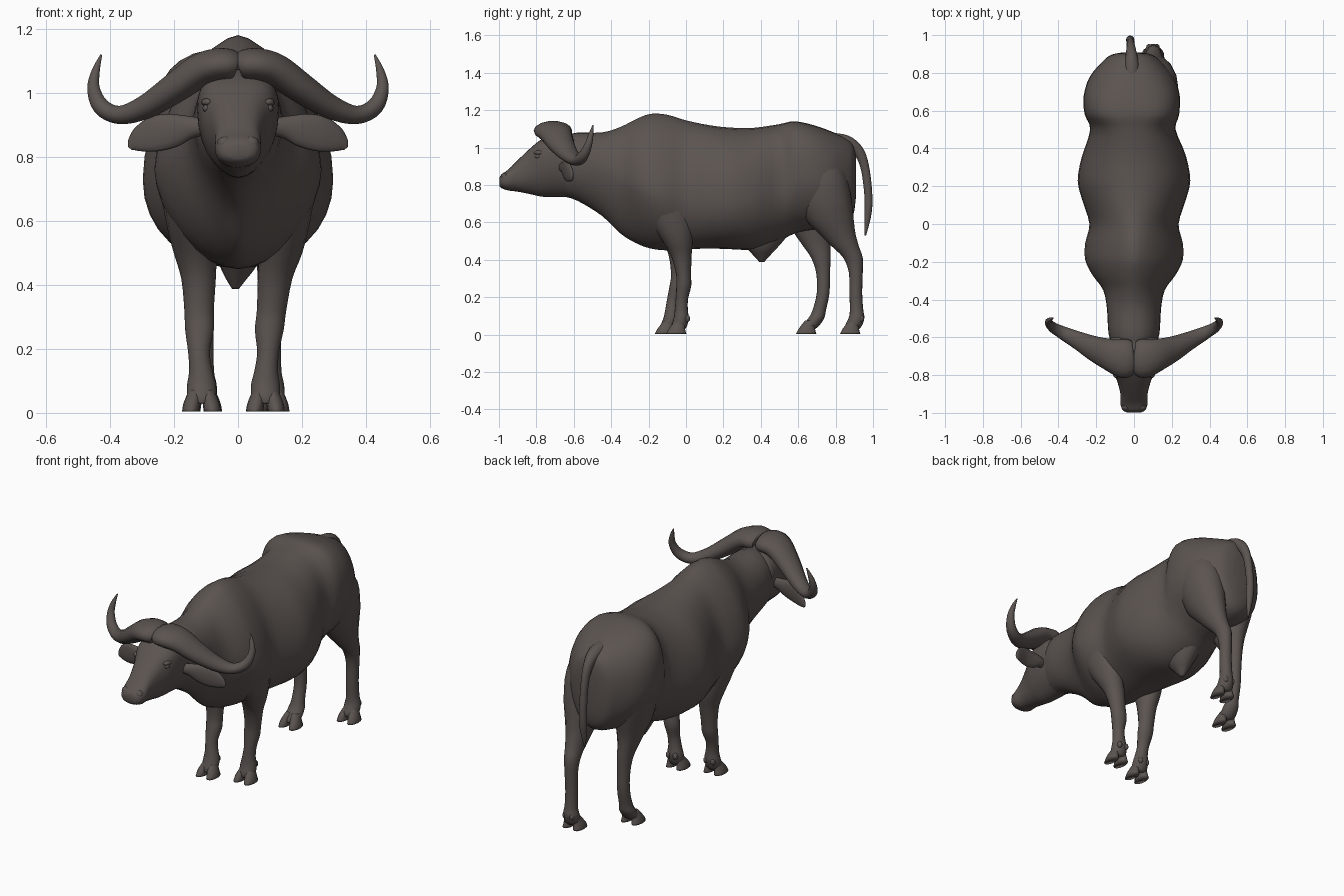
import bpy, bmesh, math
from mathutils import Vector

hide = bpy.data.materials.new("dark_brown_hide")
hide.diffuse_color = (0.105, 0.088, 0.081, 1)


def smooth_path(rings, k):
    """Catmull-Rom interpolation of number tuples."""
    out = []
    for i in range(len(rings) - 1):
        p0, p1 = rings[max(i - 1, 0)], rings[i]
        p2, p3 = rings[i + 1], rings[min(i + 2, len(rings) - 1)]
        for s in range(k):
            t = s / k
            out.append([0.5 * (2 * b + (c - a) * t + (2 * a - 5 * b + 4 * c - d) * t * t
                               + (3 * b - a - 3 * c + d) * t ** 3)
                        for a, b, c, d in zip(p0, p1, p2, p3)])
    out.append(list(rings[-1]))
    return out


def loft(name, loops):
    """Skin closed loops of equal length and cap both ends."""
    bm = bmesh.new()
    rows = [[bm.verts.new(p) for p in loop] for loop in loops]
    n = len(rows[0])
    for a, b in zip(rows, rows[1:]):
        for i in range(n):
            j = (i + 1) % n
            bm.faces.new((a[i], a[j], b[j], b[i]))
    bm.faces.new(rows[0])
    bm.faces.new(rows[-1])
    bmesh.ops.recalc_face_normals(bm, faces=bm.faces)
    for f in bm.faces:
        f.smooth = True
    me = bpy.data.meshes.new(name)
    bm.to_mesh(me)
    bm.free()
    me.materials.append(hide)
    ob = bpy.data.objects.new(name, me)
    bpy.context.collection.objects.link(ob)
    return ob


def trunk(name, rings, n=32, k=3):
    """Rings along y: (y, top, bottom, half width, widest z, top power, bottom power)."""
    loops = []
    for y, top, bot, w, zw, pt, pb in smooth_path(rings, k):
        loop = []
        cx = -0.012 * min(max((y - 0.4) / 0.2, 0), 1)  # hips swing slightly left
        for i in range(n):
            a = 2 * math.pi * i / n
            c, s = math.cos(a), math.sin(a)
            p, h = (pt, top - zw) if s >= 0 else (pb, zw - bot)
            loop.append((cx + math.copysign(w * abs(c) ** (2 / p), c), y,
                         zw + math.copysign(h * abs(s) ** (2 / p), s)))
        loops.append(loop)
    return loft(name, loops)


def column(name, rings, n=16, k=3):
    """Horizontal ellipses: (x, y, z, rx, ry)."""
    return loft(name, [[(x + rx * math.cos(2 * math.pi * i / n),
                         y + ry * math.sin(2 * math.pi * i / n), z) for i in range(n)]
                       for x, y, z, rx, ry in smooth_path(rings, k)])


def tube(name, rings, ref, side=1, n=14, k=4):
    """Ellipses square to a path: (x, y, z, radius along ref, other radius)."""
    path = smooth_path(rings, k)
    pts = [Vector(p[:3]) for p in path]
    loops = []
    for i, p in enumerate(path):
        t = (pts[min(i + 1, len(pts) - 1)] - pts[max(i - 1, 0)]).normalized()
        v = Vector(ref)
        v = (v - t * v.dot(t)).normalized()
        w = t.cross(v)
        loop = []
        for j in range(n):
            a = 2 * math.pi * j / n
            q = pts[i] + v * p[3] * math.cos(a) + w * p[4] * math.sin(a)
            loop.append((q.x * side, q.y, q.z))
        loops.append(loop)
    return loft(name, loops)


def blob(name, x, y, z, rx, ry, rz):
    """Small ellipsoid."""
    prof = [math.radians(d) for d in (-85, -60, -30, 0, 30, 60, 85)]
    return column(name, [(x, y, z + rz * math.sin(a), rx * math.cos(a), ry * math.cos(a))
                         for a in prof], n=10, k=1)


# Body with neck, hump, belly and rump
trunk("body", [
    (-0.66, 1.06, 0.74, 0.11, 0.90, 2, 2),
    (-0.58, 1.08, 0.715, 0.135, 0.91, 2.1, 1.9),
    (-0.45, 1.08, 0.635, 0.143, 0.89, 2.0, 1.65),
    (-0.35, 1.11, 0.54, 0.163, 0.84, 1.85, 1.5),
    (-0.27, 1.15, 0.49, 0.220, 0.80, 1.7, 1.5),
    (-0.19, 1.18, 0.46, 0.258, 0.77, 1.6, 1.6),
    (-0.10, 1.175, 0.45, 0.258, 0.75, 1.6, 1.75),
    (0.00, 1.145, 0.455, 0.236, 0.74, 1.75, 2.0),
    (0.12, 1.12, 0.46, 0.272, 0.73, 1.9, 2.1),
    (0.23, 1.107, 0.457, 0.298, 0.73, 2.0, 2.1),
    (0.36, 1.105, 0.455, 0.275, 0.74, 2.1, 2.0),
    (0.50, 1.125, 0.50, 0.226, 0.78, 2.4, 2.0),
    (0.58, 1.14, 0.54, 0.250, 0.84, 2.9, 1.9),
    (0.68, 1.12, 0.56, 0.254, 0.84, 2.8, 1.9),
    (0.78, 1.085, 0.565, 0.222, 0.83, 2.4, 1.9),
    (0.86, 1.045, 0.59, 0.155, 0.84, 2.3, 2.0),
    (0.895, 1.01, 0.64, 0.11, 0.84, 2.3, 2.1),
    (0.908, 0.95, 0.73, 0.05, 0.84, 2, 2)])

# Head
trunk("head", [
    (-0.998, 0.838, 0.795, 0.035, 0.815, 2.2, 2.2),
    (-0.985, 0.858, 0.782, 0.060, 0.822, 2.5, 2.3),
    (-0.95, 0.882, 0.770, 0.072, 0.828, 2.5, 2.3),
    (-0.90, 0.932, 0.764, 0.072, 0.85, 2.6, 2.2),
    (-0.83, 0.998, 0.750, 0.090, 0.89, 2.8, 2.0),
    (-0.77, 1.045, 0.737, 0.116, 0.94, 2.8, 1.9),
    (-0.69, 1.075, 0.735, 0.128, 0.95, 2.5, 1.9),
    (-0.60, 1.07, 0.735, 0.125, 0.93, 2.2, 2.0)], n=28)

# Horns, ears, eyes and nostril bumps
for side, tag in ((1, "right"), (-1, "left")):
    tube(tag + "_horn", [
        (0.007, -0.715, 1.085, 0.075, 0.040),
        (0.018, -0.715, 1.087, 0.096, 0.050),
        (0.06, -0.71, 1.088, 0.103, 0.054),
        (0.12, -0.695, 1.070, 0.088, 0.054),
        (0.20, -0.665, 1.015, 0.070, 0.048),
        (0.29, -0.62, 0.957, 0.050, 0.038),
        (0.37, -0.580, 0.932, 0.036, 0.029),
        (0.428, -0.548, 0.958, 0.028, 0.027),
        (0.452, -0.522, 1.015, 0.020, 0.020),
        (0.445, -0.508, 1.07, 0.013, 0.013),
        (0.428, -0.497, 1.12, 0.003, 0.003)], (0, 1, 0), side)
    tube(tag + "_ear", [
        (0.10, -0.66, 0.895, 0.025, 0.025),
        (0.15, -0.65, 0.893, 0.036, 0.022),
        (0.20, -0.645, 0.884, 0.052, 0.018),
        (0.255, -0.635, 0.874, 0.056, 0.014),
        (0.30, -0.62, 0.857, 0.044, 0.012),
        (0.326, -0.61, 0.840, 0.026, 0.009),
        (0.338, -0.607, 0.828, 0.008, 0.004)], (0, 0, 1), side)
    blob(tag + "_eye", side * 0.098, -0.79, 0.953, 0.013, 0.020, 0.013)
    blob(tag + "_brow", side * 0.094, -0.775, 0.972, 0.022, 0.042, 0.014)
    blob(tag + "_nostril", side * 0.042, -0.968, 0.843, 0.024, 0.022, 0.022)

# Tail
tube("tail", [
    (-0.01, 0.78, 1.05, 0.04, 0.03), (-0.012, 0.86, 1.033, 0.036, 0.032),
    (-0.015, 0.92, 0.983, 0.026, 0.030), (-0.018, 0.955, 0.90, 0.021, 0.024),
    (-0.02, 0.974, 0.76, 0.021, 0.022), (-0.02, 0.973, 0.65, 0.021, 0.020),
    (-0.02, 0.958, 0.53, 0.005, 0.005)], (1, 0, 0))

# Belly sheath
column("belly_sheath", [
    (0, 0.41, 0.55, 0.09, 0.15), (0, 0.405, 0.50, 0.075, 0.115), (0, 0.405, 0.455, 0.055, 0.075),
    (-0.005, 0.405, 0.42, 0.033, 0.042), (-0.008, 0.405, 0.387, 0.010, 0.012)])

FRONT = [(.165, -.12, .82, .07, .11), (.160, -.105, .72, .082, .13), (.148, -.075, .6, .078, .115),
         (.134, -.045, .5, .067, .08),
         (.116, -.025, .42, .054, .055), (.105, -.013, .32, .046, .04),
         (.098, -.012, .26, .045, .040), (.094, -.022, .19, .034, .033),
         (.088, -.025, .13, .037, .035), (.086, -.025, .09, .045, .040),
         (.086, -.035, .05, .045, .042), (.086, -.04, .03, .036, .036)]
HIND = [(.11, .70, .97, .07, .09), (.122, .720, .86, .108, .135), (.122, .740, .72, .106, .145),
        (.118, .766, .62, .088, .13), (.113, .808, .54, .068, .098), (.109, .853, .47, .051, .072),
        (.104, .893, .41, .042, .052), (.102, .908, .33, .036, .037), (.100, .908, .22, .034, .034),
        (.100, .912, .13, .036, .036), (.100, .912, .09, .044, .042),
        (.100, .897, .05, .045, .045), (.100, .89, .03, .036, .036)]


def leg(name, rings, side, dx, dy, z_start, z_len, toe=0):
    """Leg with cloven hoof; dx, dy shift the lower part for the stride, toe the foot."""
    moved = []
    for x, y, z, rx, ry in rings:
        f = min(max((z_start - z) / z_len, 0), 1)
        g = min(max((0.2 - z) / 0.17, 0), 1)
        moved.append((side * (x + dx * f), y + dy * f + toe * g, z, rx, ry))
    column(name, moved)
    fx, fy = moved[-1][:2]
    for s in (-1, 1):
        column(name + "_hoof", [
            (fx + s * .034, fy - .012, 0.004, .027, .054), (fx + s * .031, fy - .010, .025, .027, .046),
            (fx + s * .025, fy - .002, .05, .024, .036), (fx + s * .019, fy + .008, .075, .018, .026)],
            n=12, k=2)
        blob(name + "_dewclaw", fx + s * .022, fy + .045, .085, .014, .018, .020)


leg("right_front_leg", FRONT, 1, 0.0, 0.0, .5, .3)
leg("left_front_leg", FRONT, -1, 0.028, -0.045, .5, .3, -.015)
leg("right_hind_leg", HIND, 1, 0.0, 0.0, .75, .4)
# the left thigh sits a little further out with the hips
leg("left_hind_leg", [(x + .016,) + r for x, *r in HIND for r in [tuple(r)]],
    -1, -0.005, -0.175, .95, .55, -.06)
